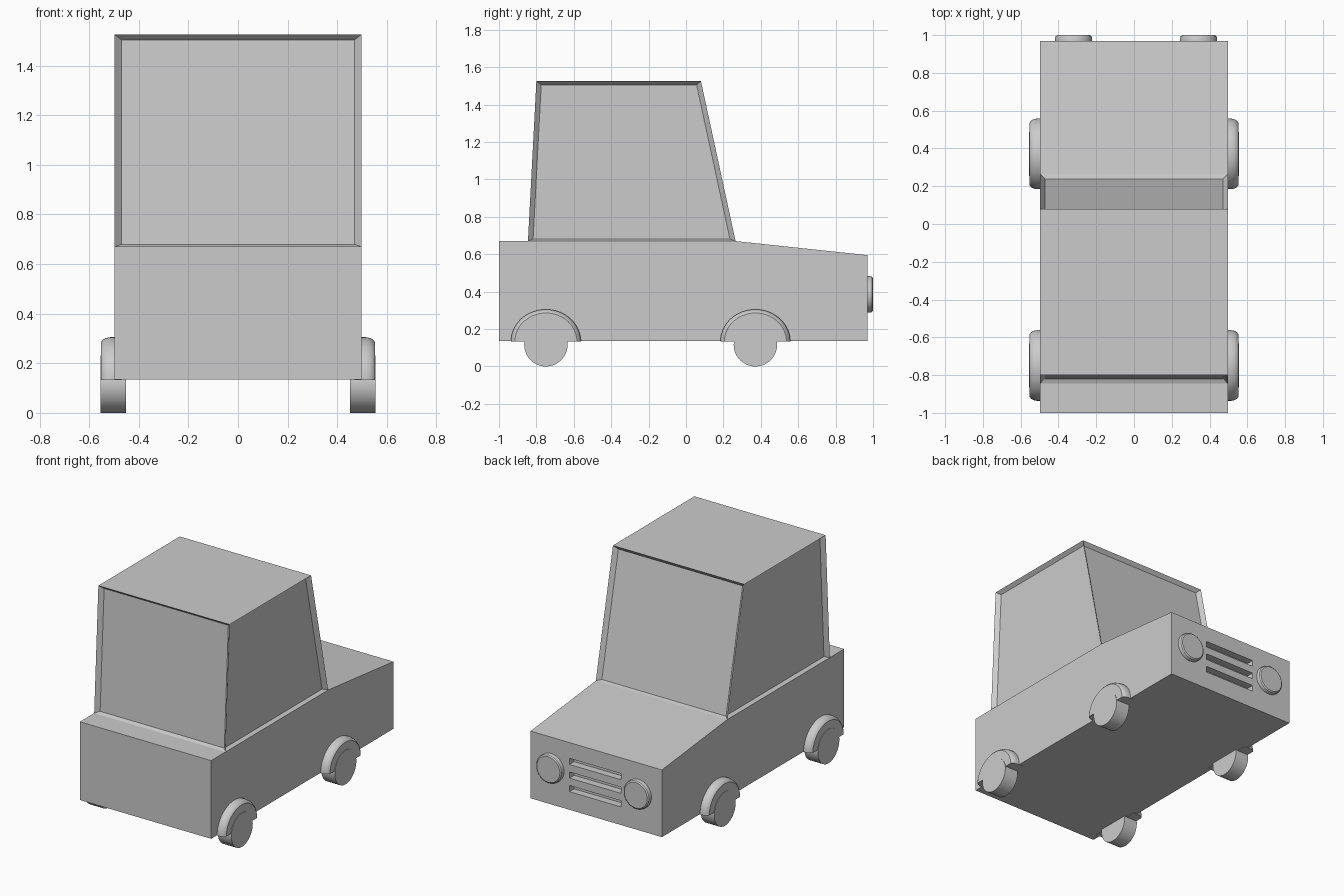
import bpy, bmesh
from math import pi, cos, sin

if "Cube" in bpy.data.objects:
    bpy.data.objects.remove(bpy.data.objects["Cube"])


def finish(bm, name, smooth=False):
    bmesh.ops.recalc_face_normals(bm, faces=bm.faces)
    me = bpy.data.meshes.new(name)
    bm.to_mesh(me)
    bm.free()
    ob = bpy.data.objects.new(name, me)
    bpy.context.collection.objects.link(ob)
    if smooth:
        bpy.ops.object.select_all(action='DESELECT')
        ob.select_set(True)
        bpy.context.view_layer.objects.active = ob
        bpy.ops.object.shade_smooth_by_angle(angle=pi / 6)
    return ob


def loft(bm, loops):
    """Skin a stack of equal closed loops and cap both ends."""
    rings = [[bm.verts.new(p) for p in loop] for loop in loops]
    n = len(rings[0])
    for a, b in zip(rings, rings[1:]):
        for i in range(n):
            j = (i + 1) % n
            bm.faces.new((a[i], a[j], b[j], b[i]))
    bm.faces.new(rings[0])
    bm.faces.new(rings[-1])


# body: side profile (y, z) pulled across the width
W = 0.497
profile = [(-1, .135), (.97, .135), (.97, .595), (.265, .67), (-.845, .67), (-1, .67)]
bm = bmesh.new()
loft(bm, [[(x, y, z) for y, z in profile] for x in (-W, W)])
bmesh.ops.recalc_face_normals(bm, faces=bm.faces)

# cabin: raise the middle top face and narrow it at the roof
deck = next(f for f in bm.faces if all(abs(v.co.z - .67) < 1e-4 for v in f.verts)
            and f.calc_area() > .5)
ext = bmesh.ops.extrude_face_region(bm, geom=[deck])['geom']
for v in [g for g in ext if isinstance(g, bmesh.types.BMVert)]:
    v.co.z = 1.525
    v.co.y = .08 if v.co.y > 0 else -.80
if deck.is_valid:
    bmesh.ops.delete(bm, geom=[deck], context='FACES_ONLY')
bmesh.ops.recalc_face_normals(bm, faces=bm.faces)

# windows: recessed panels on the four cabin walls
walls = [f for f in bm.faces if abs(min(v.co.z for v in f.verts) - .67) < 1e-3
         and max(v.co.z for v in f.verts) > 1.5 and abs(f.normal.z) < .5]
bmesh.ops.inset_individual(bm, faces=walls, thickness=.027, use_even_offset=True)
for f in walls:
    normal = f.normal.copy()
    vs = list(f.verts)
    mid = sum(v.co.z for v in vs) / 4
    moved = {}
    for v in vs:
        mate = next(e.other_vert(v) for e in v.link_edges
                    if e in f.edges and abs(e.other_vert(v).co.z - v.co.z) > .3)
        target = .681 if v.co.z < mid else 1.505
        moved[v] = v.co.lerp(mate.co, (target - v.co.z) / (mate.co.z - v.co.z))
    for v, co in moved.items():
        v.co = co - normal * .025
body = finish(bm, "body")

# grille: three slots cut into the nose
bm = bmesh.new()
for z in (.28, .373, .466):
    cube = bmesh.ops.create_cube(bm, size=1)['verts']
    bmesh.ops.scale(bm, vec=(.39, .1, .042), verts=cube)
    bmesh.ops.translate(bm, vec=(.008, .97, z), verts=cube)
cutter = finish(bm, "grille_cutter")
cutter.hide_render = True
cutter.display_type = 'WIRE'
mod = body.modifiers.new("grille", 'BOOLEAN')
mod.operation = 'DIFFERENCE'
mod.solver = 'EXACT'
mod.object = cutter


def disc(name, profile, place, seg=48):
    """Round part from (radius, offset) rings; place maps (a, b, offset)."""
    bm = bmesh.new()
    loft(bm, [[place(r * cos(2 * pi * i / seg), r * sin(2 * pi * i / seg), o)
               for i in range(seg)] for r, o in profile])
    return finish(bm, name, True)


# headlights
for side, cx in (("left", -.32), ("right", .342)):
    disc("headlight_" + side,
         [(.098, .95), (.098, .985), (.095, .994), (.087, 1.0)],
         lambda a, b, o, cx=cx: (cx + a, o, .385 + b))

# wheels and half-round fenders
fender = [(.187, .47), (.187, .515), (.183, .533), (.176, .545), (.166, .552)]
for side, s in (("left", -1), ("right", 1)):
    for end, cy in (("rear", -.749), ("front", .371)):
        disc(f"wheel_{end}_{side}", [(.116, .452), (.116, .555)],
             lambda a, b, o, s=s, cy=cy: (s * o, cy + a, .116 + b))
        bm = bmesh.new()
        loft(bm, [[(s * x, cy + r * cos(pi * i / 32), .133 + .92 * r * sin(pi * i / 32))
                   for i in range(33)] for r, x in fender])
        finish(bm, f"fender_{end}_{side}", True)
